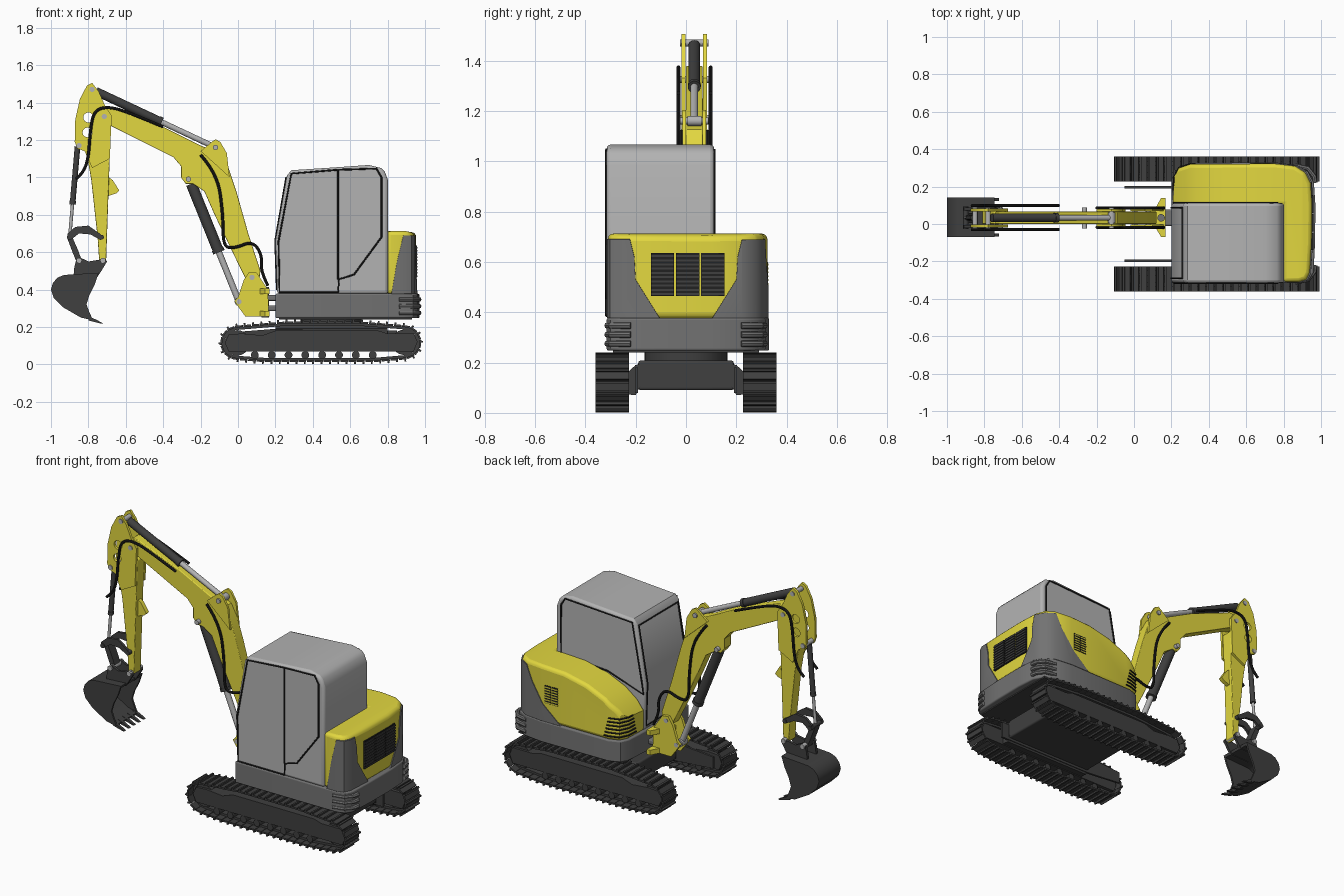
import bpy, bmesh
from math import cos, sin, radians
from mathutils import Vector, Matrix

if "Cube" in bpy.data.objects:
    bpy.data.objects.remove(bpy.data.objects["Cube"])

def material(name, c):
    m = bpy.data.materials.new(name)
    m.diffuse_color = (*c, 1)
    m.use_nodes = True
    m.node_tree.nodes["Principled BSDF"].inputs["Base Color"].default_value = m.diffuse_color
    return m

YEL = material("yellow_paint", (0.76, 0.68, 0.05))
DARK = material("dark_metal", (0.05, 0.05, 0.05))
MID = material("mid_grey", (0.17, 0.17, 0.17))
BLK = material("rubber_black", (0.015, 0.015, 0.015))
LIGHT = material("light_grey", (0.45, 0.45, 0.45))

def finish(name, bm, mat):
    bmesh.ops.recalc_face_normals(bm, faces=bm.faces[:])
    me = bpy.data.meshes.new(name)
    bm.to_mesh(me)
    bm.free()
    me.materials.append(mat)
    o = bpy.data.objects.new(name, me)
    bpy.context.collection.objects.link(o)
    return o

def prism(name, pts, a, b, mat, axis='y', bevel=0):
    """Extrude a 2D profile along an axis from a to b."""
    place = {'y': lambda u, v, w: (u, w, v), 'z': lambda u, v, w: (u, v, w), 'x': lambda u, v, w: (w, u, v)}[axis]
    bm = bmesh.new()
    lo = [bm.verts.new(place(u, v, a)) for u, v in pts]
    hi = [bm.verts.new(place(u, v, b)) for u, v in pts]
    bm.faces.new(lo)
    bm.faces.new(hi[::-1])
    for i in range(len(pts)):
        j = (i + 1) % len(pts)
        bm.faces.new((lo[i], hi[i], hi[j], lo[j]))
    o = finish(name, bm, mat)
    if bevel:
        add_bevel(o, bevel)
    return o

def add_bevel(o, w):
    m = o.modifiers.new("bevel", 'BEVEL')
    m.width, m.segments, m.limit_method, m.angle_limit = w, 3, 'ANGLE', radians(50)

def box(name, x, y, z, mat, bevel=0):
    return prism(name, [(x[0], y[0]), (x[1], y[0]), (x[1], y[1]), (x[0], y[1])], z[0], z[1], mat, 'z', bevel)

def rod(name, p, q, r, mat, n=20):
    p, q = Vector(p), Vector(q)
    bm = bmesh.new()
    M = Matrix.Translation((p + q) / 2) @ (q - p).to_track_quat('Z', 'Y').to_matrix().to_4x4()
    bmesh.ops.create_cone(bm, cap_ends=True, segments=n, radius1=r, radius2=r, depth=(q - p).length, matrix=M)
    return finish(name, bm, mat)

def tube(name, pts, r, mat, smooth=False, cyclic=False):
    cu = bpy.data.curves.new(name, 'CURVE')
    cu.dimensions, cu.bevel_depth, cu.bevel_resolution, cu.use_fill_caps = '3D', r, 2, True
    s = cu.splines.new('NURBS' if smooth else 'POLY')
    s.points.add(len(pts) - 1)
    for p, c in zip(s.points, pts):
        p.co = (*c, 1)
    s.use_cyclic_u = cyclic
    if smooth:
        s.order_u, s.use_endpoint_u, s.resolution_u = 3, True, 6
    cu.materials.append(mat)
    bpy.context.collection.objects.link(bpy.data.objects.new(name, cu))

def boolean(o, cutter, op):
    m = o.modifiers.new("cut", 'BOOLEAN')
    m.object, m.operation, m.solver = cutter, op, 'EXACT'
    dg = bpy.context.evaluated_depsgraph_get()
    me = bpy.data.meshes.new_from_object(o.evaluated_get(dg))
    o.modifiers.clear()
    o.data = me
    bpy.data.objects.remove(cutter)

YC = 0.033   # centre plane of the digging arm

# tracks: shoes spaced evenly along a closed loop
def arc(cx, cz, r, a0, a1, n=14):
    return [(cx + r * cos(radians(a0 + (a1 - a0) * i / n)), cz + r * sin(radians(a0 + (a1 - a0) * i / n))) for i in range(n + 1)]
loop = arc(-.005, .115, .085, 98, 262) + [(.14, .019), (.73, .019)] + arc(.89, .118, .085, -80, 82) + [(.65, .222), (.25, .222)]
loop = [Vector(p) for p in loop]
segs = [(loop[i], loop[(i + 1) % len(loop)]) for i in range(len(loop))]
total = sum((b - a).length for a, b in segs)
N = 52
pitch = total / N
def at(d):
    d %= total
    for a, b in segs:
        l = (b - a).length
        if d <= l:
            return a.lerp(b, d / l)
        d -= l
    return loop[0]
for s, side in ((1, "left"), (-1, "right")):
    bm = bmesh.new()
    for i in range(N):
        p, q = at(i * pitch), at((i + 1) * pitch)
        c, t = (p + q) / 2, (q - p).normalized()
        R = Matrix(((t.x, 0, t.y, c.x), (0, 1, 0, s * .293), (t.y, 0, -t.x, c.y), (0, 0, 0, 1)))
        for off, dim in (((0, 0, .002), (pitch * .92, .134, .01)), ((pitch * .3, 0, .011), (.01, .134, .013)),
                         ((0, 0, -.009), (pitch * 1.0, .04, .014))):
            bmesh.ops.create_cube(bm, size=1, matrix=R @ Matrix.Translation(off) @ Matrix.Diagonal((*dim, 1)))
    finish(side + "_track_shoes", bm, DARK)
    frame = [(-.05, .16), (.02, .165), (.13, .155), (.2, .18), (.75, .18), (.8, .165), (.94, .165), (.96, .12), (.94, .07), (-.05, .07), (-.07, .115)]
    prism(side + "_track_frame", frame, s * .245, s * .335, DARK)
    for k in range(8):
        rod(side + "_roller", (.09 + k * .09, s * .25, .05), (.09 + k * .09, s * .335, .05), .021, DARK, 14)
    for x, z in ((-.005, .115), (.89, .118)):
        rod(side + "_wheel", (x, s * .265, z), (x, s * .32, z), .068, DARK, 24)
    prism(side + "_inner_plate", [(-.05, .1), (.2, .08), (.85, .08), (.85, .18), (.2, .19), (-.05, .17)], s * .19, s * .203, DARK)
    prism(side + "_chassis_leg", [(s * .16, .2), (s * .2, .19), (s * .245, .15), (s * .245, .075), (s * .2, .07), (s * .16, .15)], .2, .8, DARK, 'x')

# undercarriage and slewing ring
box("chassis", (.2, .8), (-.19, .19), (.09, .208), DARK, .01)
rod("slewing_ring", (.5, 0, .205), (.5, 0, .25), .165, DARK, 40)

# upper structure skirt
plan = [(.2, -.315), (.88, -.315), (.935, -.3), (.96, -.26), (.968, -.1), (.97, .1), (.962, .22), (.93, .28), (.87, .315),
        (.75, .33), (.3, .325), (.235, .3), (.21, .25), (.2, .1)]
prism("body_skirt", plan, .247, .378, MID, 'z', .008)
box("body_floor", (.22, .93), (-.29, .29), (.24, .25), DARK)
for s in (1, -1):
    for k in range(3):
        tube("corner_bumper", [(.86, s * .312, .275 + k * .036), (.93, s * .297, .275 + k * .036), (.963, s * .255, .275 + k * .036),
                               (.968, s * .22, .275 + k * .036)], .013, MID)

# engine hood: L-shaped plan cut by a side profile
def hood_plan(g):
    rear = [(.88, -.31), (.922, -.297), (.94, -.26), (.95, -.1), (.953, .1), (.945, .22), (.915, .275), (.86, .31), (.75, .323)]
    front = [(.3, .32), (.24, .3), (.215, .25)]
    k = 1 + g
    return [(.5 + (x - .5) * k, y * k) for x, y in [(.795, -.31)] + rear + front + [(.207, .1), (.795, .1)]]
top = [(.1, .376), (.1, .45), (.205, .5), (.25, .56), (.33, .62), (.45, .672), (.6, .705), (.75, .712), (.9, .712), (.99, .695), (.99, .376)]
hood = prism("engine_hood", hood_plan(0), .376, .8, YEL, 'z')
boolean(hood, prism("hood_cutter", top, -.5, .5, YEL), 'INTERSECT')
add_bevel(hood, .025)

# grey rear corner covers
sidecut = {1: [(.62, .377), (.74, .48), (.82, .6), (.86, .69), (1.1, .685), (1.1, .377)],
           -1: [(.82, .377), (.85, .55), (.885, .695), (1.1, .685), (1.1, .377)]}
for s in (1, -1):
    c = prism("rear_corner_cover", hood_plan(.014), .377, .69, MID, 'z')
    boolean(c, prism("side_cutter", sidecut[s], -.5, .5, MID), 'INTERSECT')
    yz = [(s * .1, .37), (s * .2, .53), (s * .205, .62), (s * .225, .7), (s * .4, .7), (s * .4, .37)]
    boolean(c, prism("rear_cutter", yz, .5, 1.2, MID, 'x'), 'INTERSECT')
    add_bevel(c, .008)

# grilles
for k in range(3):
    y0 = -.14 + k * .1
    box("rear_grille", (.94, .957), (y0, y0 + .093), (.465, .635), BLK)
    for j in range(10):
        box("rear_slat", (.95, .961), (y0, y0 + .093), (.468 + j * .0168, .476 + j * .0168), DARK)
for k in range(2):
    x0 = .64 + k * .047
    box("side_grille", (x0, x0 + .043), (.31, .325), (.49, .6), BLK)
    for j in range(7):
        box("side_slat", (x0, x0 + .043), (.32, .327), (.493 + j * .0155, .5 + j * .0155), YEL)
for k in range(6):
    z, d = .4 + k * .022, k * .003
    tube("front_louver", [(.33 - d * 2, .322, z), (.3, .321, z), (.24, .301, z), (.215, .25, z), (.211, .18 + d * 2, z)], .005, BLK)

# cab with door and window seals
cab = [(.21, .376), (.2, .66), (.262, 1.01), (.285, 1.038), (.5, 1.052), (.7, 1.066), (.765, 1.05), (.785, 1.03), (.802, .985), (.802, .376)]
prism("cab", cab, -.315, .112, LIGHT, 'y', .016)
door = [(.222, .385), (.217, .66), (.285, 1.02), (.53, 1.04), (.74, 1.047), (.767, 1.0), (.767, .68), (.62, .48), (.54, .455), (.535, .385)]
tube("door_seal", [(x, -.316, z) for x, z in door], .005, BLK, cyclic=True)
tube("door_divider", [(.535, -.316, .455), (.535, -.316, 1.04)], .005, BLK)
tube("side_window_seal", [(x, .113, z) for x, z in [(.21, .6), (.218, .66), (.285, 1.02), (.74, 1.045), (.767, 1.0), (.767, .7), (.45, .68)]], .005, BLK, cyclic=True)
tube("front_window_seal", [(x, y, z) for y, x, z in [(-.29, .208, .4), (-.29, .199, .66), (-.29, .258, 1.0), (.087, .258, 1.0), (.087, .199, .66), (.087, .208, .4)]], .005, BLK, cyclic=True)

# swing bracket and knuckle
bracket = [(-.02, .34), (.0, .36), (.03, .45), (.06, .495), (.1, .49), (.16, .4), (.165, .255), (.04, .255), (-.0, .31)]
for y in (-.022, .07):
    prism("swing_bracket_plate", bracket, y, y + .018, YEL)
for z in (.256, .375):
    prism("swing_bracket_flange", [(.07, -.005), (.11, -.01), (.145, -.07), (.168, -.07), (.168, .14), (.145, .14), (.11, .075), (.07, .07)], z, z + .03, YEL, 'z')
box("swing_bracket_web", (.08, .12), (-.01, .075), (.26, .39), YEL)
for z in (.285, .34):
    box("swing_knuckle", (.12, .22), (-.01, .078), (z, z + .03), MID, .008)
rod("swing_pin", (.145, YC, .25), (.145, YC, .415), .02, MID)

# boom
boom = [(-.74, 1.34), (-.72, 1.375), (-.68, 1.378), (-.39, 1.265), (-.2, 1.17), (-.09, 1.125), (-.05, 1.05), (-.01, .93), (.055, .7), (.12, .5),
        (.115, .46), (.085, .435), (.05, .44), (.0, .54), (-.125, .8), (-.18, .925), (-.24, .965), (-.28, .965), (-.305, 1.0), (-.305, 1.06), (-.345, 1.107),
        (-.68, 1.275), (-.725, 1.29)]
prism("boom", boom, .0, .066, YEL, 'y', .004)
ear = [(-.2, 1.14), (-.14, 1.19), (-.12, 1.203), (-.095, 1.19), (-.06, 1.13), (-.045, 1.0), (-.1, 1.05)]
for y in (-.014, .066):
    prism("boom_ear", ear, y, y + .014, YEL)

# dipper arm: two upper cheeks around the boom head and a lower box
cheek = [(-.78, 1.505), (-.745, 1.46), (-.712, 1.385), (-.675, 1.33), (-.68, 1.23), (-.685, 1.1), (-.78, 1.05), (-.82, 1.14), (-.86, 1.155), (-.873, 1.19),
         (-.87, 1.31), (-.845, 1.42), (-.808, 1.49)]
for y in (-.018, .068):
    c = prism("arm_cheek", cheek, y, y + .016, YEL)
    for x, z, r in ((-.8, 1.32, .027), (-.805, 1.24, .026)):
        boolean(c, rod("hole_cutter", (x, -.2, z), (x, .2, z), r, YEL, 16), 'DIFFERENCE')
prism("arm_box", [(-.68, 1.25), (-.69, .99), (-.705, .55), (-.725, .535), (-.742, .55), (-.75, .67), (-.785, .99), (-.81, 1.13), (-.75, 1.25)], .0, .068, YEL, 'y', .004)
prism("arm_lug", [(-.69, 1.0), (-.67, .985), (-.635, .93), (-.65, .915), (-.695, .9)], .02, .046, YEL)

# pivot pins
for x, z in ((-.78, 1.47), (-.715, 1.325), (-.12, 1.16), (-.265, .99), (.075, .465), (.005, .335), (-.85, 1.17)):
    rod("pivot_pin", (x, YC - .056, z), (x, YC + .056, z), .014, LIGHT)

# hydraulic cylinders: barrel and rod
def cylinder(name, p, q, f, rb, rr):
    P, Q = Vector((p[0], YC, p[1])), Vector((q[0], YC, q[1]))
    m = P.lerp(Q, f)
    rod(name + "_barrel", P, m, rb, DARK)
    rod(name + "_gland", m, m + (Q - P).normalized() * -.02, rb * 1.12, DARK)
    rod(name + "_rod", m, Q, rr, LIGHT)
    rod(name + "_eye", Q - Vector((0, .028, 0)), Q + Vector((0, .028, 0)), rr * 1.35, LIGHT)
cylinder("arm_cylinder", (-.76, 1.46), (-.12, 1.16), .55, .023, .015)
cylinder("boom_cylinder", (-.25, .965), (.005, .335), .58, .029, .017)
cylinder("bucket_cylinder", (-.858, 1.165), (-.9, .68), .64, .015, .009)

# bucket linkage
link = [(-.915, .675), (-.91, .7), (-.87, .735), (-.8, .742), (-.74, .7), (-.72, .68), (-.735, .665), (-.79, .695), (-.85, .7), (-.895, .665)]
for y in (-.022, .072):
    prism("curved_link", link, y, y + .016, DARK)
    rod("link_pin", (-.73, YC - .06, .68), (-.73, YC + .06, .68), .013, DARK)
prism("push_link", [(-.915, .68), (-.89, .69), (-.855, .61), (-.835, .555), (-.86, .54), (-.885, .6)], .005, .06, DARK)
rod("push_link_pin", (-.9, YC - .06, .68), (-.9, YC + .06, .68), .014, DARK)

# bucket: wrapped shell, side plates, ears and teeth
mount = [(-.865, .56), (-.845, .572), (-.8, .55), (-.74, .56), (-.715, .57), (-.7, .55), (-.73, .5), (-.75, .47), (-.88, .465), (-.875, .52)]
for y in (-.018, .068):
    prism("bucket_ear", mount, y, y + .016, DARK)
for x in (-.85, -.722):
    rod("bucket_pin", (x, YC - .06, .555), (x, YC + .06, .555), .015, LIGHT)
outer = [(-.745, .49), (-.87, .482), (-.93, .478), (-.965, .464), (-.99, .435), (-1.0, .4), (-.985, .355), (-.935, .305), (-.84, .25), (-.775, .236)]
inner = [(-.775, .246), (-.836, .262), (-.928, .317), (-.972, .361), (-.986, .4), (-.977, .428), (-.957, .451), (-.928, .464), (-.87, .468), (-.75, .474)]
prism("bucket_shell", outer + inner, -.067, .14, DARK)
for y in (-.069, .13):
    prism("bucket_side", outer + [(-.795, .28), (-.81, .32), (-.795, .37), (-.765, .43)], y, y + .012, DARK)
for k in range(5):
    y = -.067 + k * .0475
    prism("bucket_tooth", [(-.8, .256), (-.76, .24), (-.722, .22), (-.73, .217), (-.8, .235)], y, y + .017, DARK)

# hydraulic hoses
for s, y in ((0, -.03), (1, .098)):
    tube("arm_hose", [(x, y, z) for x, z in [(-.4, 1.27), (-.53, 1.325), (-.68, 1.38), (-.77, 1.36), (-.79, 1.25), (-.8, 1.1), (-.83, 1.02), (-.868, .99)]], .008, BLK, True)
    tube("boom_hose", [(x, y + (.012 if s == 0 else -.012), z) for x, z in [(-.2, 1.12), (-.11, 1.02), (-.08, .8), (-.08, .63), (-.02, .62), (.08, .66), (.13, .58), (.12, .5), (.16, .42)]], .008, BLK, True)

# convert tubes to mesh and smooth curved surfaces
bpy.ops.object.select_all(action='DESELECT')
for o in bpy.data.objects:
    if o.type == 'CURVE':
        o.select_set(True)
        bpy.context.view_layer.objects.active = o
bpy.ops.object.convert(target='MESH')
bpy.ops.object.select_all(action='SELECT')
bpy.ops.object.shade_smooth_by_angle(angle=radians(35))
